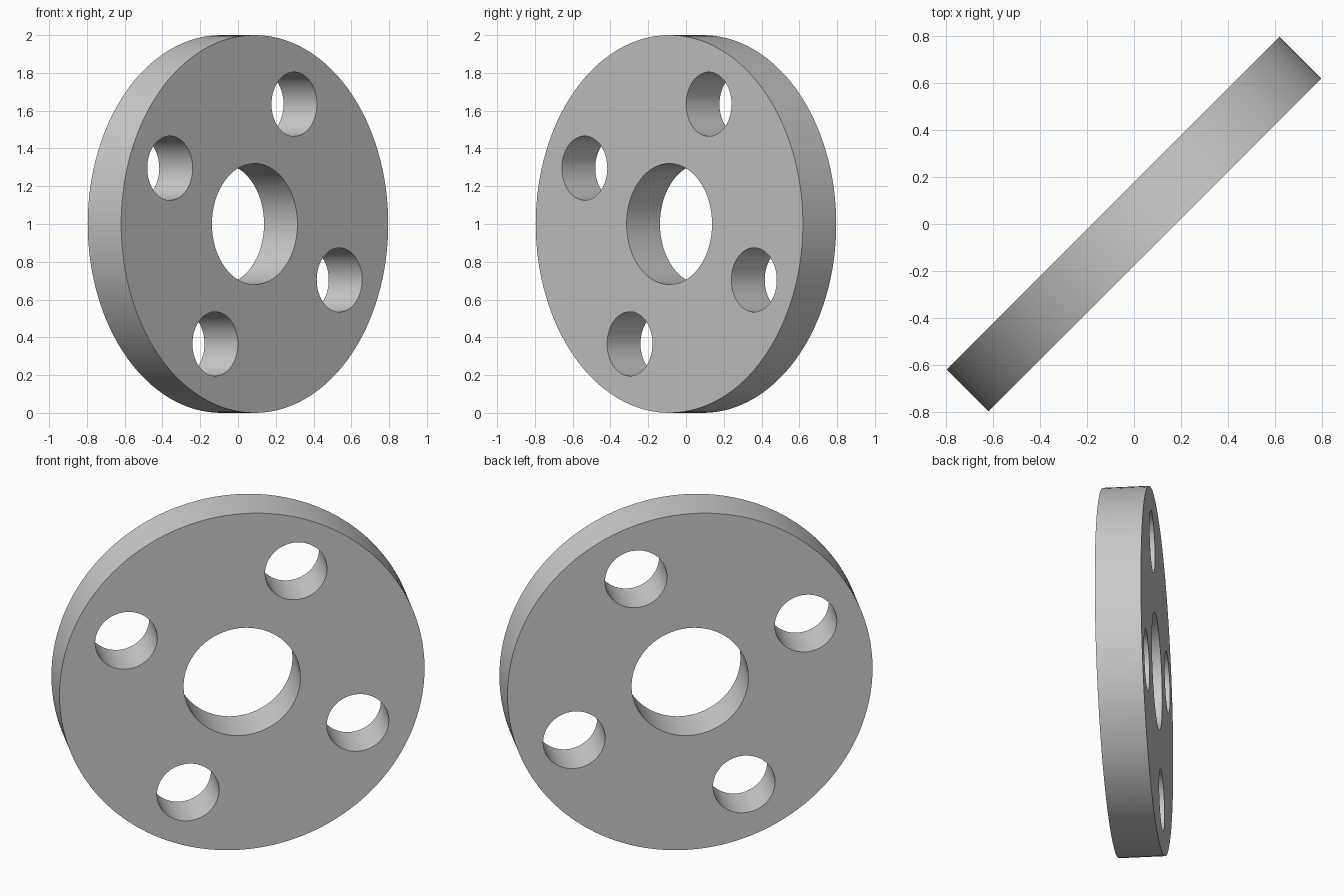
import bpy, bmesh
from math import radians
from mathutils import Matrix

cube = bpy.data.objects.get("Cube")
if cube:
    bpy.data.objects.remove(cube, do_unlink=True)

RADIUS, THICKNESS = 1.0, 0.25
BORE_RADIUS = 0.32
BOLT_RADIUS, BOLT_CIRCLE, BOLT_COUNT, BOLT_ANGLE = 0.17, 0.7, 4, 65

grey = bpy.data.materials.new("plain grey")
grey.use_nodes = True
colour = (0.6, 0.6, 0.6, 1)
grey.diffuse_color = colour
grey.node_tree.nodes["Principled BSDF"].inputs["Base Color"].default_value = colour


def add_cylinder(bm, radius, depth, segments, matrix=Matrix()):
    bmesh.ops.create_cone(bm, cap_ends=True, segments=segments, radius1=radius,
                          radius2=radius, depth=depth, matrix=matrix)


def make_object(name, bm):
    mesh = bpy.data.meshes.new(name)
    bm.to_mesh(mesh)
    bm.free()
    mesh.materials.append(grey)
    obj = bpy.data.objects.new(name, mesh)
    bpy.context.collection.objects.link(obj)
    # Stand the disc upright, turned an eighth of a turn
    obj.location = (0, 0, RADIUS)
    obj.rotation_euler = (radians(90), 0, radians(45))
    return obj


# Flange disc
bm = bmesh.new()
add_cylinder(bm, RADIUS, THICKNESS, 128)
disc = make_object("flange_disc", bm)

# Cutters: centre bore and ring of bolt holes
bm = bmesh.new()
add_cylinder(bm, BORE_RADIUS, THICKNESS * 2, 96)
for i in range(BOLT_COUNT):
    turn = Matrix.Rotation(radians(BOLT_ANGLE + i * 360 / BOLT_COUNT), 4, 'Z')
    add_cylinder(bm, BOLT_RADIUS, THICKNESS * 2, 64,
                 turn @ Matrix.Translation((BOLT_CIRCLE, 0, 0)))
cutter = make_object("hole_cutter", bm)
cutter.hide_render = True

# Cut the holes, then remove the cutter
cut = disc.modifiers.new("holes", 'BOOLEAN')
cut.operation = 'DIFFERENCE'
cut.solver = 'EXACT'
cut.object = cutter
bpy.context.view_layer.objects.active = disc
for obj in bpy.context.selected_objects:
    obj.select_set(False)
disc.select_set(True)
bpy.ops.object.modifier_apply(modifier=cut.name)
bpy.data.objects.remove(cutter, do_unlink=True)

# Smooth walls with sharp rims
bpy.ops.object.shade_smooth_by_angle(angle=radians(30))
